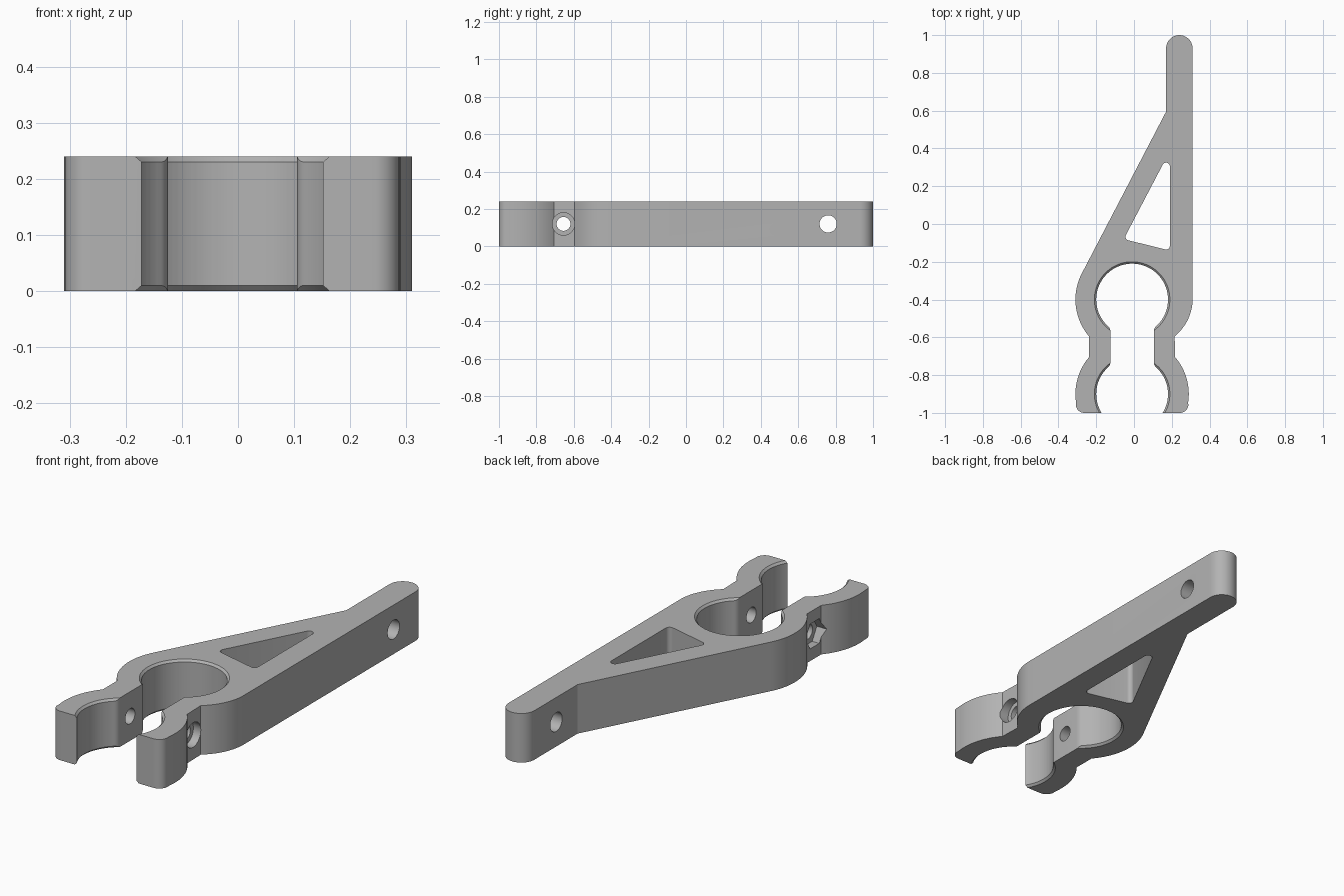
import bpy, bmesh, math
from mathutils import Matrix, Vector

if "Cube" in bpy.data.objects:
    bpy.data.objects.remove(bpy.data.objects["Cube"], do_unlink=True)

H = 0.24            # plate thickness
CX = -0.01          # axis shared by both clamp bores
UPPER, LOWER = -0.4, -0.9
BORE, OUTER, NECK, FILLET = 0.19, 0.3, 0.115, 0.04

grey = bpy.data.materials.new("plain_grey")
grey.use_nodes = True
grey.diffuse_color = (0.45, 0.45, 0.45, 1)
grey.node_tree.nodes["Principled BSDF"].inputs["Base Color"].default_value = grey.diffuse_color


def arc(x, y, r, a0, a1, n=12, ry=None):
    """Points on an arc, angles in degrees."""
    angles = [math.radians(a0 + (a1 - a0) * i / n) for i in range(n + 1)]
    return [(x + r * math.cos(a), y + (ry or r) * math.sin(a)) for a in angles]


def make_object(name, bm):
    bmesh.ops.remove_doubles(bm, verts=bm.verts, dist=1e-5)
    bmesh.ops.recalc_face_normals(bm, faces=bm.faces)
    mesh = bpy.data.meshes.new(name)
    bm.to_mesh(mesh)
    bm.free()
    mesh.materials.append(grey)
    obj = bpy.data.objects.new(name, mesh)
    bpy.context.collection.objects.link(obj)
    return obj


def prism(name, outline, z0, z1):
    bm = bmesh.new()
    face = bm.faces.new([bm.verts.new((x, y, z0)) for x, y in outline])
    top = bmesh.ops.extrude_face_region(bm, geom=[face])["geom"]
    verts = [v for v in top if isinstance(v, bmesh.types.BMVert)]
    bmesh.ops.translate(bm, verts=verts, vec=(0, 0, z1 - z0))
    return make_object(name, bm)


def cone(name, centre, r1, r2, depth, sides=64, across=False):
    """Cone or cylinder along z, or along x when across is set."""
    bm = bmesh.new()
    mat = Matrix.Translation(Vector(centre))
    if across:
        mat = mat @ Matrix.Rotation(math.pi / 2, 4, "Y")
    bmesh.ops.create_cone(bm, cap_ends=True, segments=sides, radius1=r1,
                          radius2=r2, depth=depth, matrix=mat)
    return make_object(name, bm)


def cut(body, cutter):
    mod = body.modifiers.new("cut", "BOOLEAN")
    mod.operation, mod.solver, mod.object = "DIFFERENCE", "EXACT", cutter
    bpy.context.view_layer.objects.active = body
    bpy.ops.object.modifier_apply(modifier=mod.name)
    bpy.data.objects.remove(cutter, do_unlink=True)


def mirrored(points):
    return [(2 * CX - x, y) for x, y in reversed(points)]


# Inner edge of the right-hand jaw, from bore top down to the jaw tip
fx = NECK + FILLET
fy = math.sqrt((BORE + FILLET) ** 2 - fx ** 2)
fa = math.degrees(math.atan2(fy, fx))
tip_a = math.degrees(math.asin((1 + LOWER) / BORE))
inner = arc(CX, UPPER, BORE, 90, -fa, 36)
inner += arc(CX + fx, UPPER - fy, FILLET, 180 - fa, 180, 8)
inner += arc(CX + fx, LOWER + fy, FILLET, 180, 180 + fa, 8)
inner += arc(CX, LOWER, BORE, fa, -tip_a, 20)[1:]

# Outer edge of one jaw, from the tip corner up to the neck
step = math.degrees(math.asin(0.195 / OUTER))
jaw = arc(CX + OUTER - 0.047, -0.955, 0.045, -90, -10, 8)
jaw += arc(CX, LOWER, OUTER, -8, step, 20)

# Beam, round end, sloped brace and far side of the upper clamp
beam = [p for p in arc(CX, UPPER, 0.32, -45.3, 0, 16, ry=0.275)]
beam += arc(0.24, 0.93, 0.07, 0, 180, 24)
beam += [(0.17, 0.595)]
beam += arc(CX, UPPER, OUTER, 152.7, 180 + step, 28)

outline = inner + jaw + beam + mirrored(jaw) + mirrored(inner)[:-1]
body = prism("clamp_arm", outline, 0, H)

# Triangular window with rounded corners
window = arc(0.17, 0.305, 0.02, 0, 153, 8)
window += arc(-0.025, -0.067, 0.02, 153, 256, 8)
window += arc(0.17, -0.115, 0.02, 256, 360, 8)
cut(body, prism("window_cutter", window, -0.1, H + 0.1))

# Chamfers on both bores, top and bottom
for y in (UPPER, LOWER):
    cut(body, cone("chamfer_cutter", (CX, y, H), BORE - 0.01, BORE + 0.03, 0.04, 128))
    cut(body, cone("chamfer_cutter", (CX, y, 0), BORE + 0.03, BORE - 0.01, 0.04, 128))

# Cross holes: pivot hole in the beam, clamp screw hole through the neck
mid = H / 2
cut(body, cone("pivot_cutter", (0.24, 0.76, mid), 0.046, 0.046, 0.4, 48, True))
cut(body, cone("screw_cutter", (0, -0.655, mid), 0.037, 0.037, 1, 48, True))
# Round recess for the screw head, hexagonal recess for the nut
cut(body, cone("head_cutter", (0.275, -0.655, mid), 0.06, 0.06, 0.2, 48, True))
cut(body, cone("nut_cutter", (-0.3, -0.655, mid), 0.07, 0.07, 0.2, 6, True))

bpy.ops.object.select_all(action="DESELECT")
body.select_set(True)
bpy.context.view_layer.objects.active = body
bpy.ops.object.shade_smooth_by_angle(angle=math.radians(25))
